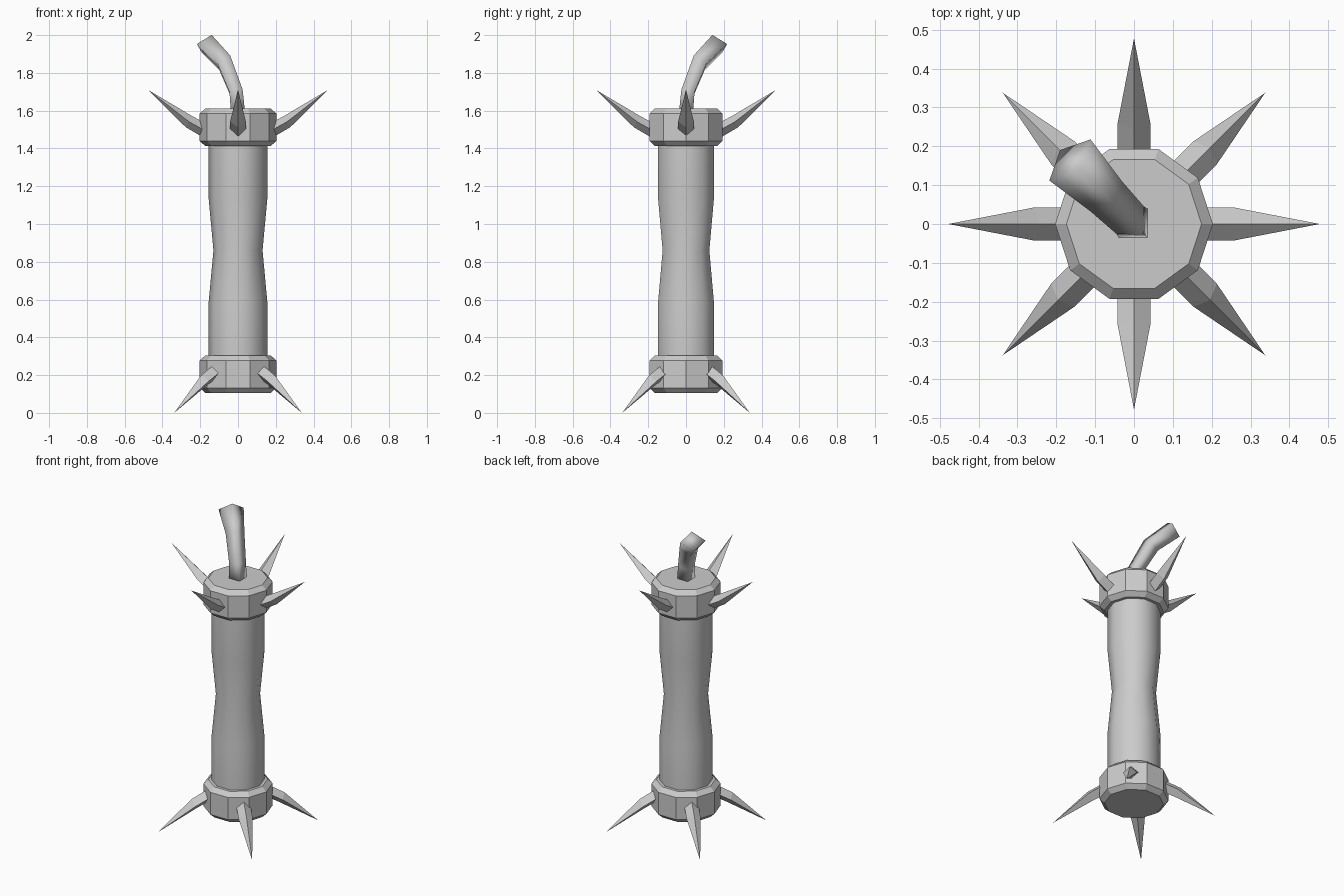
import bpy
import bmesh
from math import cos, sin, pi, radians
from mathutils import Vector

default = bpy.data.objects.get("Cube")
if default:
    bpy.data.objects.remove(default, do_unlink=True)

GREY = (0.6, 0.6, 0.6, 1.0)
grey = bpy.data.materials.new("plain_grey")
grey.use_nodes = True
grey.diffuse_color = GREY
grey.node_tree.nodes["Principled BSDF"].inputs["Base Color"].default_value = GREY


def loft(name, rings, tip=None, smooth=False):
    """Skin a list of rings, closing the far end with a cap or a point."""
    bm = bmesh.new()
    loops = [[bm.verts.new(p) for p in ring] for ring in rings]
    n = len(loops[0])
    for a, b in zip(loops, loops[1:]):
        for i in range(n):
            j = (i + 1) % n
            bm.faces.new((a[i], a[j], b[j], b[i]))
    bm.faces.new(loops[0])
    if tip is None:
        bm.faces.new(loops[-1])
    else:
        point = bm.verts.new(tip)
        for i in range(n):
            bm.faces.new((loops[-1][i], loops[-1][(i + 1) % n], point))
    bmesh.ops.recalc_face_normals(bm, faces=bm.faces)
    mesh = bpy.data.meshes.new(name)
    bm.to_mesh(mesh)
    bm.free()
    mesh.materials.append(grey)
    for poly in mesh.polygons:
        poly.use_smooth = smooth
    obj = bpy.data.objects.new(name, mesh)
    bpy.context.collection.objects.link(obj)
    return obj


def turned(name, profile, sides=10, smooth=False):
    """Stack of regular polygons from (radius, height) pairs."""
    angles = [2 * pi * i / sides for i in range(sides)]
    rings = [[(r * cos(a), r * sin(a), z) for a in angles] for r, z in profile]
    return loft(name, rings, smooth=smooth)


def diamond(centre, across, along, half_across, half_along):
    """Four-cornered ring around a centre point."""
    return [centre + across * half_across, centre + along * half_along,
            centre - across * half_across, centre - along * half_along]


# Handle with a pinched waist
body = turned("body", [(0.155, 0.28), (0.155, 0.59), (0.13, 0.86),
                       (0.155, 1.13), (0.155, 1.44)], smooth=True)
bpy.ops.object.select_all(action="DESELECT")
body.select_set(True)
bpy.context.view_layer.objects.active = body
bpy.ops.object.shade_smooth_by_angle(angle=radians(50))

# Chamfered end collars
for name, z in (("lower_collar", 0.205), ("upper_collar", 1.512)):
    turned(name, [(0.174, z - 0.099), (0.203, z - 0.072),
                  (0.203, z + 0.072), (0.174, z + 0.099)])


# Curved spikes: four rising from the top collar, four falling from the bottom
def spike(name, angle, z, flip):
    out = Vector((cos(angle), sin(angle), 0))
    across = Vector((-sin(angle), cos(angle), 0))
    up = Vector((0, 0, flip))
    origin = Vector((0, 0, z))
    tilt = up * 0.88 - out * 0.48
    base = origin + out * 0.16 - up * 0.022
    bend = origin + out * 0.26 + up * 0.034
    loft(name, [diamond(base, across, tilt, 0.042, 0.036),
                diamond(bend, across, tilt, 0.042, 0.034)],
         tip=origin + out * 0.478 + up * 0.203)


for k in range(4):
    spike(f"upper_spike_{k + 1}", k * pi / 2, 1.508, 1)
    spike(f"lower_spike_{k + 1}", k * pi / 2 + pi / 4, 0.203, -1)

# Bent square fuse leaning to the back right, widening at the end
lean = Vector((-1, 1, 0)).normalized()
side = Vector((1, 1, 0)).normalized()
path = [(0.0, 1.59, 0.053, 0), (0.014, 1.70, 0.05, 14),
        (0.1, 1.855, 0.056, 42), (0.233, 1.953, 0.075, 53)]
rings = []
for s, z, half, pitch in path:
    p = radians(pitch)
    normal = lean * cos(p) - Vector((0, 0, sin(p)))
    along = 0.06 if half > 0.07 else half
    rings.append(diamond(lean * s + Vector((0, 0, z)), side, normal, half, along))
loft("fuse", rings, smooth=True)
